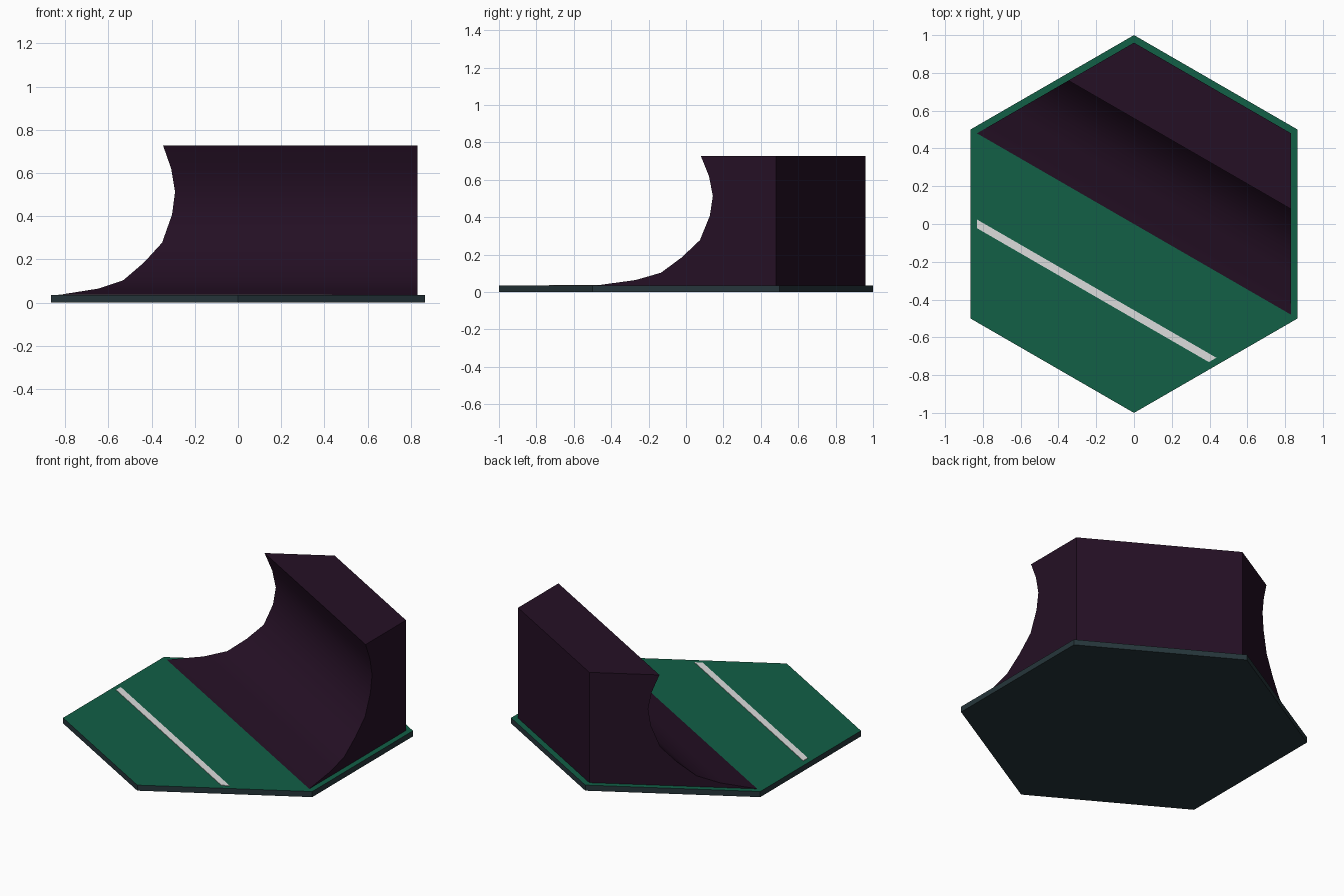
import bpy, bmesh, math

if "Cube" in bpy.data.objects:
    bpy.data.objects.remove(bpy.data.objects["Cube"])

PLATE_TOP = 0.035
R_IN = 0.96                      # inner hexagon radius
U = (math.cos(math.radians(-30)), math.sin(math.radians(-30)))   # along the wave
N = (0.5, math.sqrt(3) / 2)                                      # across the wave


def material(name, rgb):
    m = bpy.data.materials.new(name)
    m.diffuse_color = (*rgb, 1)
    m.use_nodes = True
    m.node_tree.nodes["Principled BSDF"].inputs["Base Color"].default_value = m.diffuse_color
    return m


green = material("green", (0.006, 0.115, 0.062))
slate = material("dark slate", (0.019, 0.036, 0.043))
plum = material("dark plum", (0.018, 0.005, 0.018))
white = material("off white", (0.72, 0.72, 0.72))


def finish(bm, name, mats):
    bmesh.ops.recalc_face_normals(bm, faces=bm.faces[:])
    me = bpy.data.meshes.new(name)
    bm.to_mesh(me)
    bm.free()
    ob = bpy.data.objects.new(name, me)
    bpy.context.collection.objects.link(ob)
    for m in mats:
        me.materials.append(m)
    return ob


def place(u, d, z):
    return (U[0] * u + N[0] * d, U[1] * u + N[1] * d, z)


def half_width(d):
    return R_IN - abs(d) / math.sqrt(3)


def hex_prism(profile, name, mat):
    """Extrude a (distance, height) outline between the slanted hexagon sides."""
    bm = bmesh.new()
    left = [bm.verts.new(place(-half_width(d), d, z)) for d, z in profile]
    right = [bm.verts.new(place(half_width(d), d, z)) for d, z in profile]
    bm.faces.new(left)
    bm.faces.new(right)
    n = len(profile)
    for i in range(n):
        j = (i + 1) % n
        bm.faces.new((left[i], left[j], right[j], right[i]))
    return finish(bm, name, [mat])


# Hexagonal base plate: green on top, slate sides and underside
bm = bmesh.new()
ring = [(math.cos(math.radians(90 + 60 * i)), math.sin(math.radians(90 + 60 * i))) for i in range(6)]
low = [bm.verts.new((x, y, 0)) for x, y in ring]
high = [bm.verts.new((x, y, PLATE_TOP)) for x, y in ring]
bm.faces.new(low)
bm.faces.new(high).material_index = 1
for i in range(6):
    j = (i + 1) % 6
    bm.faces.new((low[i], low[j], high[j], high[i]))
finish(bm, "base_plate", [slate, green])

# Curved ramp block filling the back half of the hexagon
back = R_IN * math.sqrt(3) / 2
curve = [(0.0, PLATE_TOP), (0.183, 0.064), (0.30, 0.103), (0.396, 0.185), (0.48, 0.277),
         (0.526, 0.407), (0.54, 0.513), (0.522, 0.62), (0.484, 0.728)]
ramp = hex_prism(curve + [(back, 0.728), (back, PLATE_TOP)], "curved_ramp", plum)
bpy.context.view_layer.objects.active = ramp
ramp.select_set(True)
bpy.ops.object.shade_smooth_by_angle(angle=math.radians(30))

# Thin painted line across the front half
s0, s1 = -0.435, -0.395
hex_prism([(s0, PLATE_TOP), (s1, PLATE_TOP), (s1, PLATE_TOP + 0.003), (s0, PLATE_TOP + 0.003)],
          "marking_line", white)
